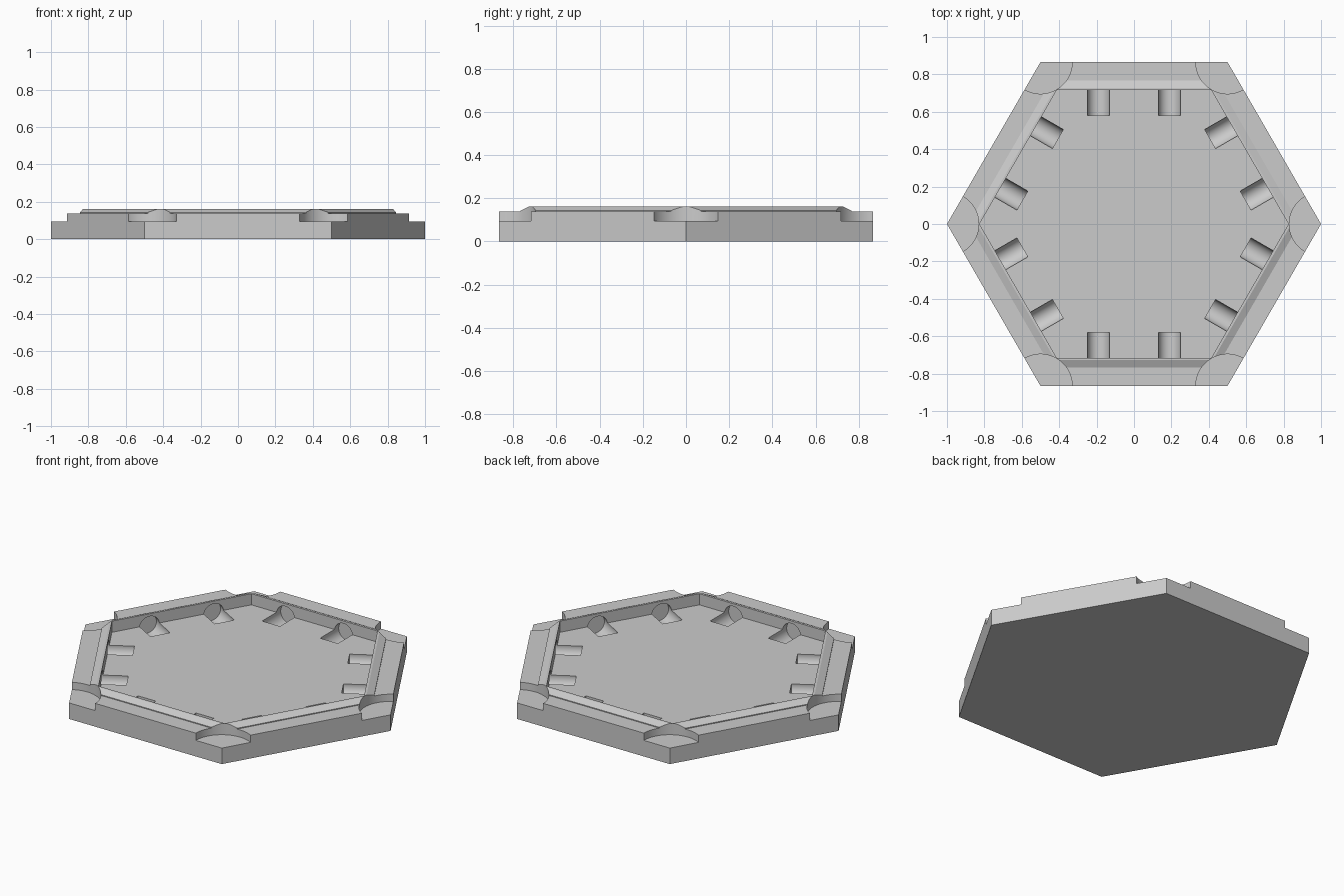
import bpy, bmesh
from math import radians, cos, sin, pi
from mathutils import Matrix, Vector

if "Cube" in bpy.data.objects:
    bpy.data.objects.remove(bpy.data.objects["Cube"], do_unlink=True)

FLOOR, RIM, CREST = 0.095, 0.138, 0.161
OUTER, INNER = cos(pi / 6), 0.7155  # apothems of outer edge and inner wall

grey = bpy.data.materials.new("light_grey")
grey.use_nodes = True
grey.diffuse_color = (0.6, 0.6, 0.6, 1)
grey.node_tree.nodes["Principled BSDF"].inputs["Base Color"].default_value = (0.6, 0.6, 0.6, 1)


def to_object(bm, name):
    bmesh.ops.recalc_face_normals(bm, faces=bm.faces)
    mesh = bpy.data.meshes.new(name)
    bm.to_mesh(mesh)
    bm.free()
    obj = bpy.data.objects.new(name, mesh)
    bpy.context.collection.objects.link(obj)
    obj.data.materials.append(grey)
    return obj


def hex_loft(name, profile):
    """Sweep an (apothem, height) profile round a hexagon and cap both ends."""
    bm = bmesh.new()
    rings = []
    for apothem, z in profile:
        r = apothem / OUTER
        rings.append([bm.verts.new((r * cos(i * pi / 3), r * sin(i * pi / 3), z)) for i in range(6)])
    for a, b in zip(rings, rings[1:]):
        for i in range(6):
            j = (i + 1) % 6
            bm.faces.new((a[i], a[j], b[j], b[i]))
    bm.faces.new(rings[0])
    bm.faces.new(rings[-1])
    return to_object(bm, name)


def cylinder(bm, radius, length, matrix, sides):
    bmesh.ops.create_cone(bm, cap_ends=True, segments=sides, radius1=radius,
                          radius2=radius, depth=length, matrix=matrix)


# Hexagonal tray: outer wall, flat rim, sloped ridge, inner wall and floor
tray = hex_loft("hexagonal_tray", [
    (OUTER, 0), (OUTER, RIM), (0.766, RIM), (0.766, 0.143),
    (0.728, CREST), (INNER, CREST), (INNER, FLOOR)])

# Cutters: round corner notches and paired pin sockets along each side
bm = bmesh.new()
for i in range(6):
    turn = Matrix.Rotation(i * pi / 3, 4, "Z")
    cylinder(bm, 0.17, 0.2, turn @ Matrix.Translation((1, 0, FLOOR + 0.1)), 96)
    side = Matrix.Rotation(i * pi / 3 + pi / 6, 4, "Z")
    start, end = 0.58, 0.755
    for offset in (-0.19, 0.19):
        place = Matrix.Translation(((start + end) / 2, offset, 0.087))
        cylinder(bm, 0.059, end - start, side @ place @ Matrix.Rotation(pi / 2, 4, "Y"), 48)
cutter = to_object(bm, "notch_and_socket_cutter")
cutter.hide_render = True

cut = tray.modifiers.new("cut", "BOOLEAN")
cut.operation = "DIFFERENCE"
cut.solver = "EXACT"
cut.object = cutter

bpy.ops.object.select_all(action="DESELECT")
tray.select_set(True)
bpy.context.view_layer.objects.active = tray
bpy.ops.object.modifier_apply(modifier=cut.name)
bpy.data.objects.remove(cutter, do_unlink=True)
bpy.ops.object.shade_smooth_by_angle(angle=radians(20))
